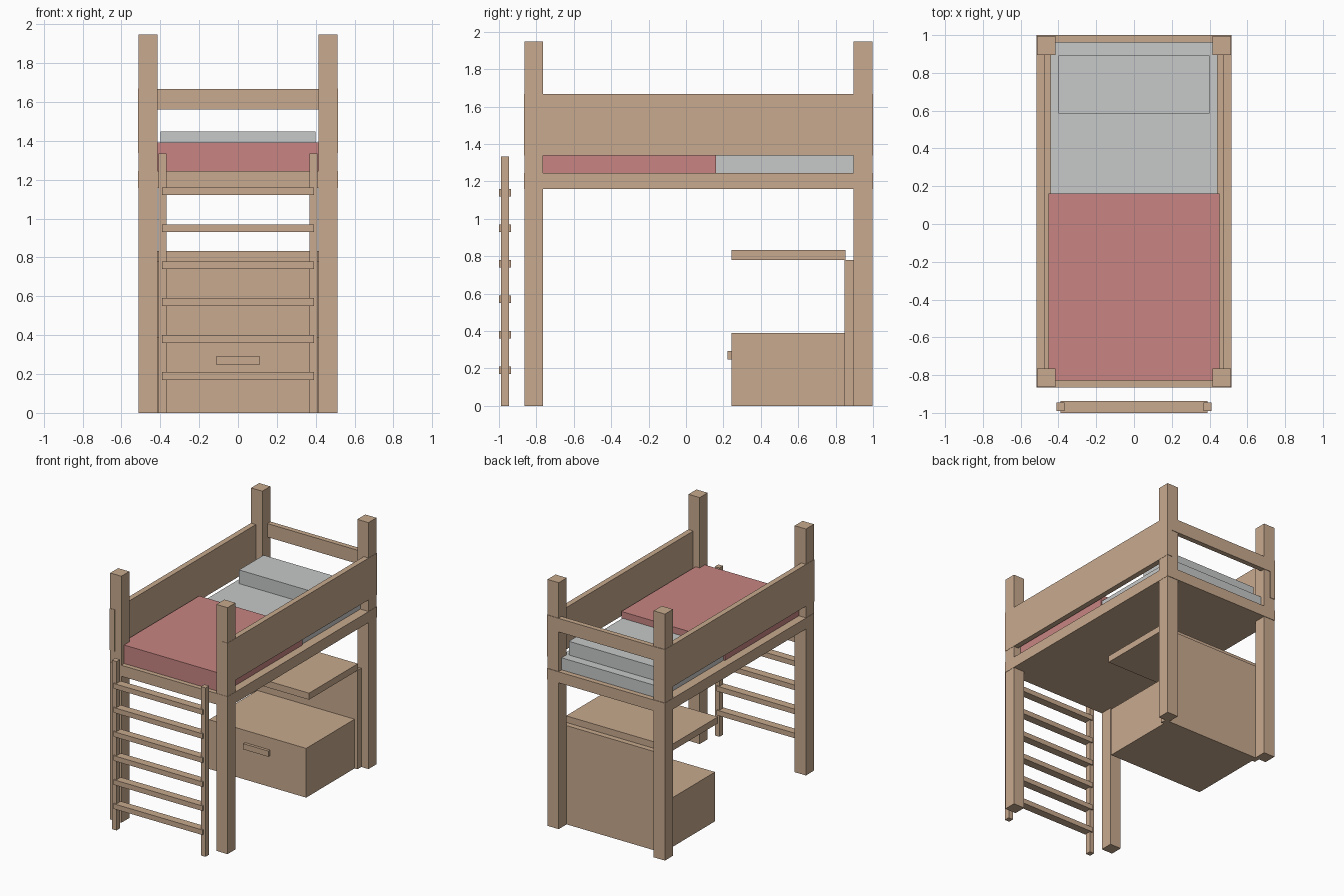
import bpy
import bmesh

if "Cube" in bpy.data.objects:
    bpy.data.objects.remove(bpy.data.objects["Cube"])


def material(name, rgb):
    m = bpy.data.materials.new(name)
    m.diffuse_color = (*rgb, 1.0)
    m.use_nodes = True
    m.node_tree.nodes["Principled BSDF"].inputs["Base Color"].default_value = m.diffuse_color
    return m


WOOD = material("light_wood", (0.578, 0.402, 0.271))
RED = material("red_blanket", (0.578, 0.235, 0.223))
GREY = material("pale_grey_bedding", (0.571, 0.584, 0.578))


def box(name, x, y, z, mat=WOOD):
    """Flat-faced box from (min, max) ranges on each axis."""
    me = bpy.data.meshes.new(name)
    bm = bmesh.new()
    bmesh.ops.create_cube(bm, size=1.0)
    for v in bm.verts:
        v.co = [(a + b) / 2 + c * (b - a) for c, (a, b) in zip(v.co, (x, y, z))]
    bm.to_mesh(me)
    bm.free()
    me.materials.append(mat)
    ob = bpy.data.objects.new(name, me)
    bpy.context.collection.objects.link(ob)
    return ob


def mirrored(name, x, y, z):
    """Left and right copies of a box."""
    box(name + "_right", x, y, z)
    box(name + "_left", (-x[1], -x[0]), y, z)


# Corner posts
mirrored("front_post", (0.415, 0.513), (-0.863, -0.764), (0, 1.947))
mirrored("back_post", (0.415, 0.513), (0.896, 0.996), (0, 1.947))

# Bed base, side guards and head rail
box("bed_base", (-0.515, 0.515), (-0.865, 1.0), (1.158, 1.245))
mirrored("side_guard", (0.472, 0.515), (-0.866, 1.0), (1.338, 1.668))
box("head_rail", (-0.515, 0.515), (0.96, 1.0), (1.56, 1.667))

# Bedding
box("mattress", (-0.442, 0.442), (-0.82, 0.96), (1.245, 1.34), GREY)
box("pillow", (-0.4, 0.4), (0.585, 0.891), (1.34, 1.448), GREY)
box("blanket", (-0.452, 0.452), (-0.829, 0.161), (1.245, 1.391), RED)

# Ladder
mirrored("ladder_rail", (0.369, 0.41), (-0.99, -0.946), (0, 1.334))
for i in range(6):
    zc = 0.19 + 0.19 * i
    box(f"ladder_rung_{i + 1}", (-0.39, 0.39), (-1.0, -0.936), (zc - 0.02, zc + 0.02))

# Desk with back panel and drawer chest
box("desk_top", (-0.45, 0.45), (0.244, 0.854), (0.78, 0.832))
box("desk_back_panel", (-0.45, 0.45), (0.848, 0.897), (0, 0.78))
box("drawer_chest", (-0.425, 0.425), (0.244, 0.85), (0, 0.389))
box("drawer_handle", (-0.11, 0.11), (0.222, 0.246), (0.247, 0.292))
